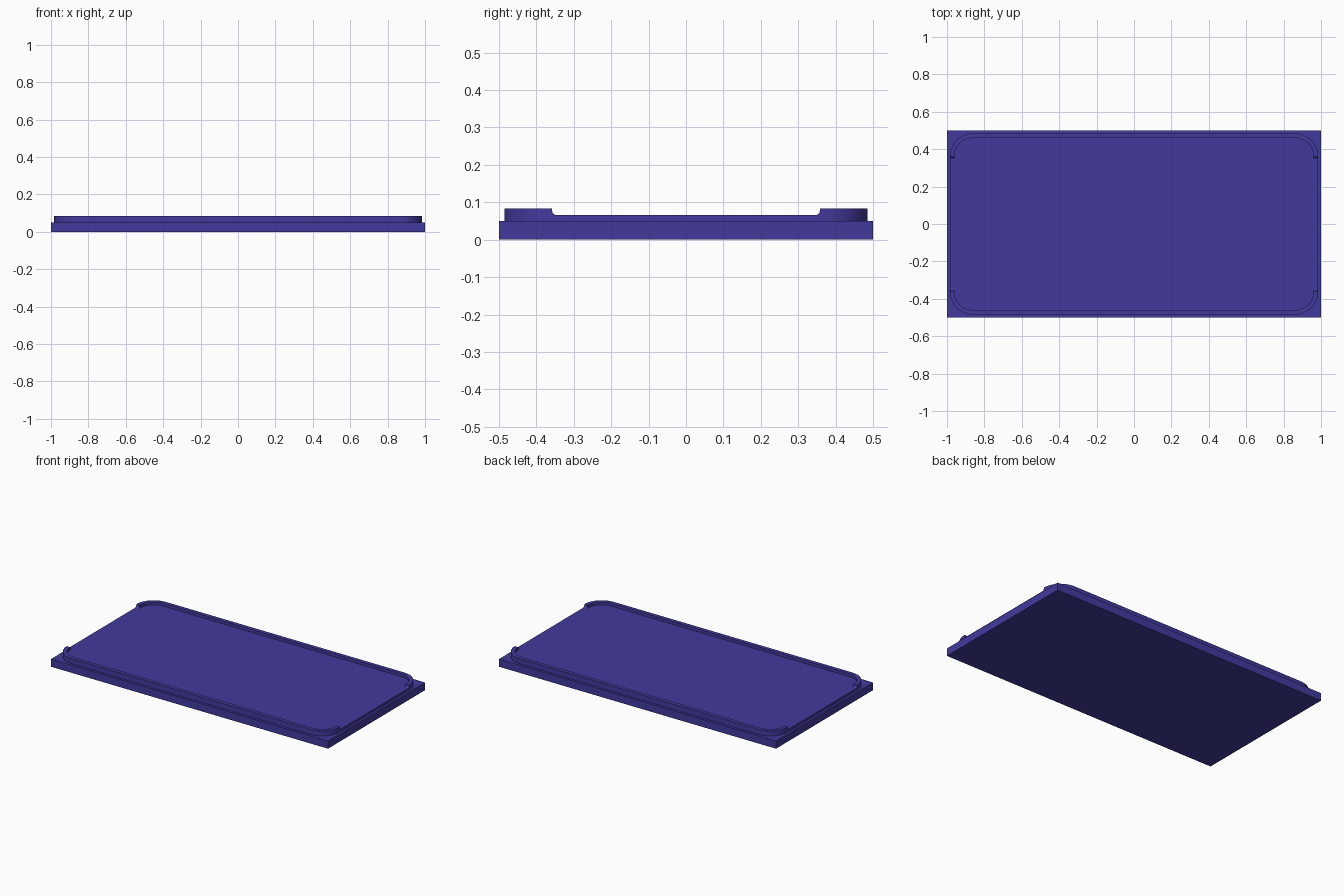
import bpy, bmesh
from math import sin, cos, pi

if "Cube" in bpy.data.objects:
    bpy.data.objects.remove(bpy.data.objects["Cube"])

SLAB_Z, FLOOR_Z, TOP_Z = 0.05, 0.0655, 0.084
CX, CY = 0.86, 0.36            # centre of each rounded corner
R_OUT, R_IN = 0.125, 0.10      # outer and inner corner radii
NOTCH_Y, FILLET = 0.358, 0.013 # side opening and its rounded foot
SEG = 16

mat = bpy.data.materials.new("violet_plastic")
mat.diffuse_color = (0.055, 0.042, 0.34, 1)
mat.use_nodes = True
mat.node_tree.nodes["Principled BSDF"].inputs["Base Color"].default_value = mat.diffuse_color


def finish(name, bm):
    bmesh.ops.remove_doubles(bm, verts=bm.verts, dist=1e-5)
    bmesh.ops.recalc_face_normals(bm, faces=bm.faces)
    mesh = bpy.data.meshes.new(name)
    bm.to_mesh(mesh)
    bm.free()
    mesh.materials.append(mat)
    ob = bpy.data.objects.new(name, mesh)
    bpy.context.collection.objects.link(ob)
    bpy.context.view_layer.objects.active = ob
    ob.select_set(True)
    bpy.ops.object.shade_smooth_by_angle(angle=pi / 6)
    ob.select_set(False)
    return ob


def corner(r):
    """Quarter arc in the +x +y corner, from the x side to the y side."""
    return [(CX + r * cos(a), CY + r * sin(a))
            for a in (pi / 2 * i / SEG for i in range(SEG + 1))]


def prism(name, outline, z0, z1):
    bm = bmesh.new()
    face = bm.faces.new([bm.verts.new((x, y, z0)) for x, y in outline])
    new = bmesh.ops.extrude_face_region(bm, geom=[face])["geom"]
    bmesh.ops.translate(bm, vec=(0, 0, z1 - z0),
                        verts=[v for v in new if isinstance(v, bmesh.types.BMVert)])
    return finish(name, bm)


# Square-cornered base slab
prism("base_slab", [(1, 0.5), (-1, 0.5), (-1, -0.5), (1, -0.5)], 0, SLAB_Z)

# Rounded floor plate, flush with the side openings
q = corner(R_OUT)
outline = (q + [(-x, y) for x, y in reversed(q)]
           + [(-x, -y) for x, y in q] + [(x, -y) for x, y in reversed(q)])
prism("floor_plate", outline, FLOOR_Z - 0.0155, FLOOR_Z)

# Stations of half a lip: (outer xy, inner xy, top z), fillet foot then corner
x_out, x_in = CX + R_OUT, CX + R_IN
half = []
for i in range(9):
    a = pi / 2 * i / 8
    y = NOTCH_Y - FILLET + FILLET * sin(a)
    half.append(((x_out, y), (x_in, y), FLOOR_Z + FILLET * (1 - cos(a))))
half.append(((x_out, NOTCH_Y), (x_in, NOTCH_Y), TOP_Z))
half += [(o, n, TOP_Z) for o, n in zip(corner(R_OUT), corner(R_IN))]
path = half + [((-o[0], o[1]), (-n[0], n[1]), z) for o, n, z in reversed(half)]


def lip(name, side):
    bm = bmesh.new()
    rows = [[bm.verts.new((p[0], side * p[1], h))
             for p, h in ((o, FLOOR_Z), (o, z), (n, z), (n, FLOOR_Z))]
            for o, n, z in path]
    for a, b in zip(rows, rows[1:]):
        for k in range(4):
            j = (k + 1) % 4
            bm.faces.new((a[k], a[j], b[j], b[k]))
    bmesh.ops.remove_doubles(bm, verts=bm.verts, dist=1e-5)
    bmesh.ops.dissolve_degenerate(bm, edges=bm.edges, dist=1e-5)
    return finish(name, bm)


# Raised lips along the front and back, wrapping round the corners
lip("back_lip", 1)
lip("front_lip", -1)
